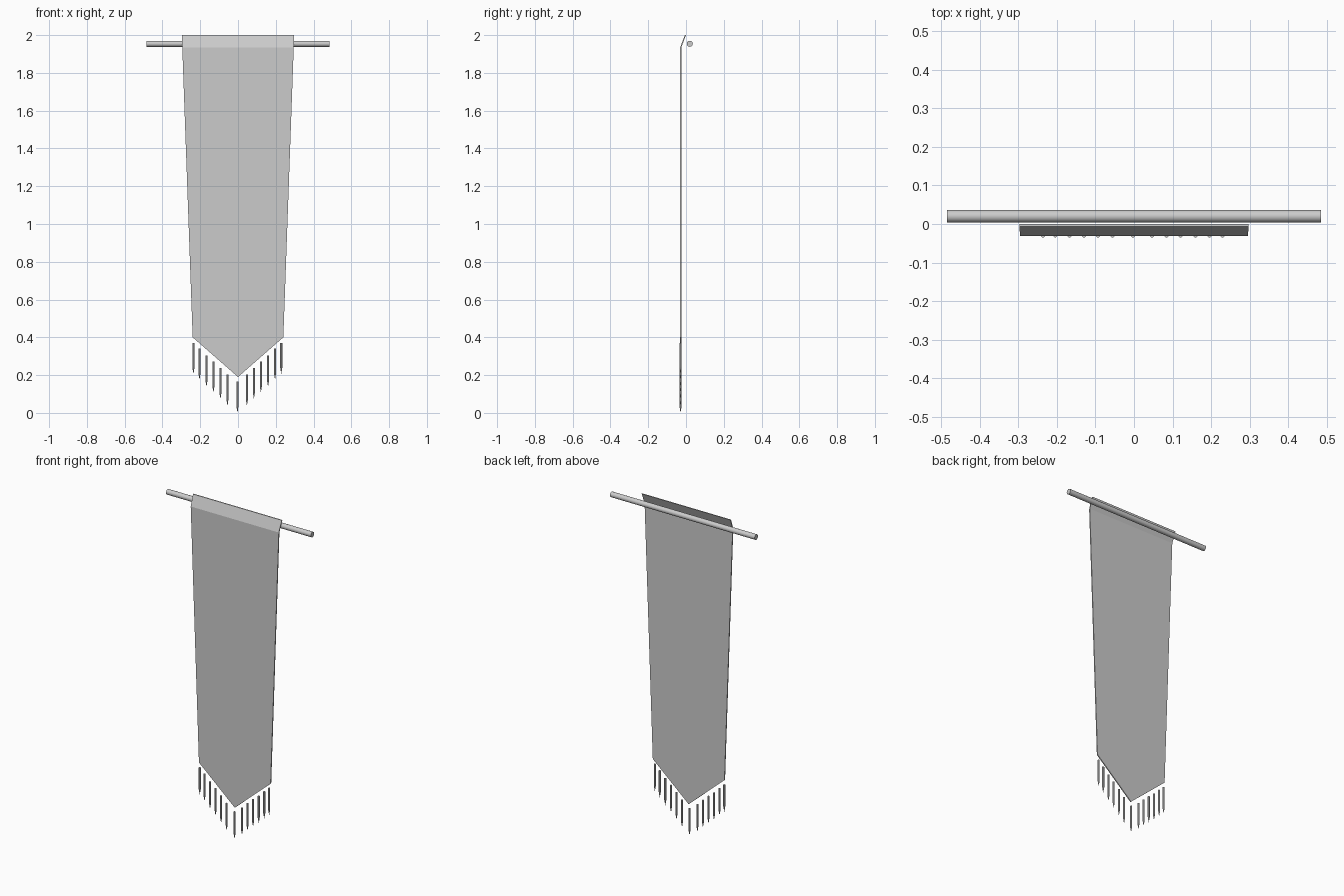
import bpy, bmesh, math

if "Cube" in bpy.data.objects:
    bpy.data.objects.remove(bpy.data.objects["Cube"])


def make_object(name, bm):
    bmesh.ops.recalc_face_normals(bm, faces=bm.faces)
    mesh = bpy.data.meshes.new(name)
    bm.to_mesh(mesh)
    bm.free()
    obj = bpy.data.objects.new(name, mesh)
    bpy.context.collection.objects.link(obj)
    return obj


# Cloth: tapered panel with pointed hem and a top flap leaning back to the pole
def banner():
    bm = bmesh.new()
    t = 0.006
    rows = [(0.297, -0.006, 2.0), (0.295, -0.031, 1.935), (0.24, -0.031, 0.40)]
    layers = []
    for dy in (0, t):
        left = [bm.verts.new((-w, y + dy, z)) for w, y, z in rows]
        right = [bm.verts.new((w, y + dy, z)) for w, y, z in rows]
        tip = bm.verts.new((0, -0.031 + dy, 0.19))
        bm.faces.new((left[0], left[1], right[1], right[0]))
        bm.faces.new((left[1], left[2], tip, right[2], right[1]))
        layers.append(left + [tip] + right[::-1])
    front, back = layers
    for i in range(len(front)):
        j = (i + 1) % len(front)
        bm.faces.new((front[i], front[j], back[j], back[i]))
    return make_object("banner_cloth", bm)


# Tassel: slim strand ending in a point
def tassel(name, x, top):
    bm = bmesh.new()
    n, r, y = 8, 0.006, -0.029

    def ring(z):
        return [bm.verts.new((x + r * math.cos(math.tau * (k + 0.5) / n),
                              y + r * math.sin(math.tau * (k + 0.5) / n), z))
                for k in range(n)]
    upper, lower = ring(top), ring(top - 0.13)
    point = bm.verts.new((x, y, top - 0.165))
    bm.faces.new(upper)
    for k in range(n):
        m = (k + 1) % n
        bm.faces.new((upper[k], upper[m], lower[m], lower[k]))
        bm.faces.new((lower[k], lower[m], point))
    return make_object(name, bm)


banner()

# Hanging pole behind the cloth
bpy.ops.mesh.primitive_cylinder_add(vertices=20, radius=0.016, depth=0.97,
                                    location=(0, 0.02, 1.954),
                                    rotation=(0, math.pi / 2, 0))
pole = bpy.context.object
pole.name = "hanging_pole"
bpy.ops.object.shade_smooth_by_angle(angle=math.radians(35))

# Fringe following the pointed hem
fringe_x = [-0.236, -0.204, -0.167, -0.13, -0.093, -0.056, -0.003,
            0.047, 0.084, 0.121, 0.159, 0.196, 0.229]
fringe_top = [0.37, 0.34, 0.303, 0.272, 0.238, 0.202, 0.165]
fringe_top += fringe_top[-2::-1]
for i, (x, top) in enumerate(zip(fringe_x, fringe_top)):
    tassel(f"tassel_{i + 1}", x, top)
